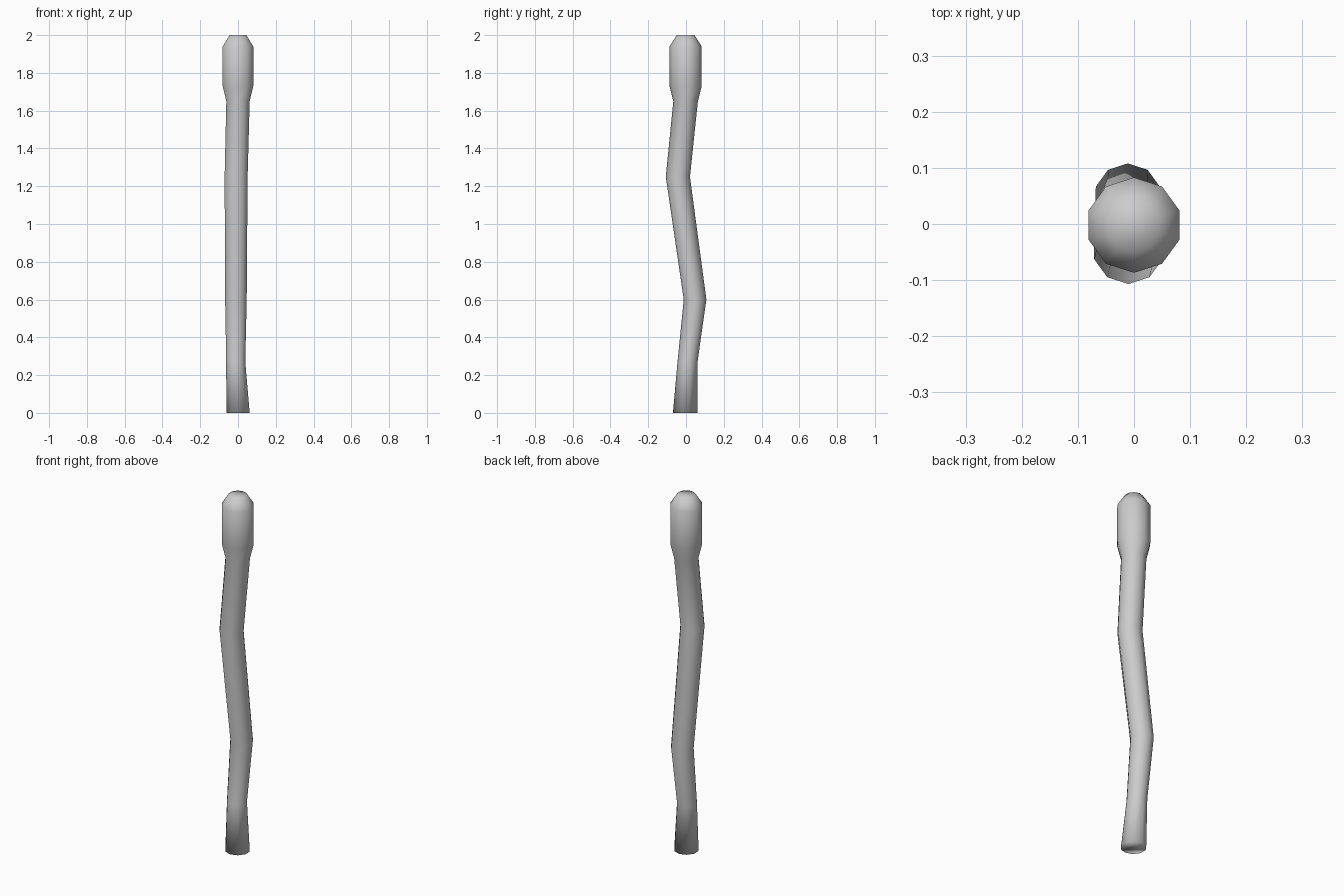
import bpy, bmesh
from math import pi, sin, cos

if "Cube" in bpy.data.objects:
    bpy.data.objects.remove(bpy.data.objects["Cube"])

# Ring profile from foot to tip: centre x, centre y, z, radius
RINGS = [
    (0.000, -0.004, 0.00, 0.065),
    (-0.012, 0.008, 0.27, 0.053),
    (-0.011, 0.048, 0.60, 0.060),
    (-0.010, -0.043, 1.25, 0.064),
    (0.000, -0.002, 1.65, 0.065),
    (0.000, -0.002, 1.73, 0.085),
    (0.000, -0.002, 1.94, 0.085),
    (0.000, -0.002, 2.00, 0.047),
]
SIDES = 10

# Crooked shaft with thicker rounded head
bm = bmesh.new()
loops = []
for cx, cy, z, r in RINGS:
    angles = [pi / 2 + 2 * pi * i / SIDES for i in range(SIDES)]
    loops.append([bm.verts.new((cx + r * cos(a), cy + r * sin(a), z)) for a in angles])
for lower, upper in zip(loops, loops[1:]):
    for i in range(SIDES):
        j = (i + 1) % SIDES
        bm.faces.new((lower[i], lower[j], upper[j], upper[i]))

# End caps
bm.faces.new(loops[0][::-1])
bm.faces.new(loops[-1])
bmesh.ops.recalc_face_normals(bm, faces=bm.faces)
for f in bm.faces:
    f.smooth = True

mesh = bpy.data.meshes.new("crooked_staff")
bm.to_mesh(mesh)
bm.free()
staff = bpy.data.objects.new("crooked_staff", mesh)
bpy.context.collection.objects.link(staff)
